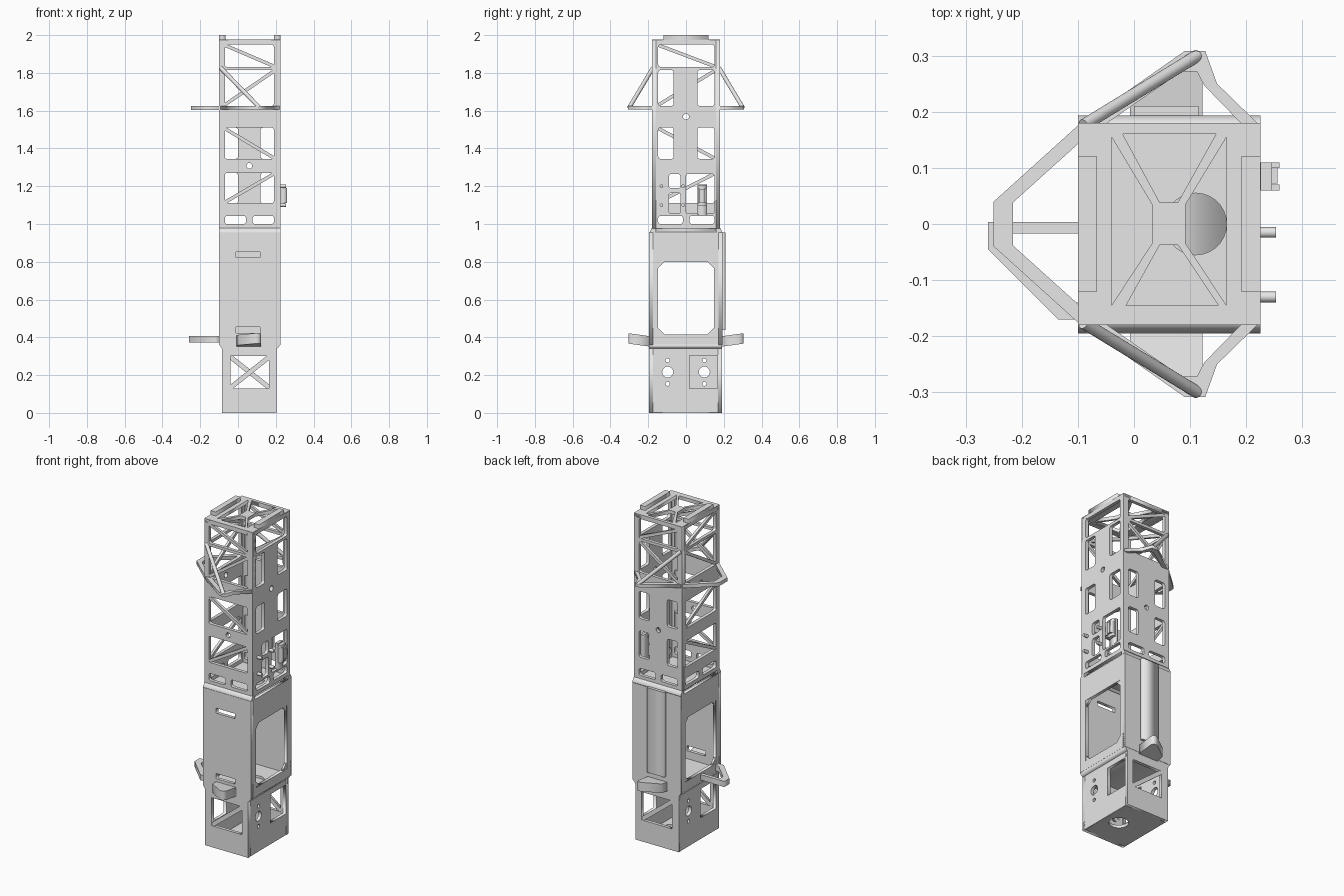
import bpy, bmesh, math
from mathutils import Matrix, Vector

if "Cube" in bpy.data.objects:
    bpy.data.objects.remove(bpy.data.objects["Cube"], do_unlink=True)

grey = bpy.data.materials.new("light grey")
grey.use_nodes = True
grey.diffuse_color = (0.8, 0.8, 0.8, 1)
grey.node_tree.nodes["Principled BSDF"].inputs["Base Color"].default_value = (0.8, 0.8, 0.8, 1)

# Drawing planes: local x, local y, extrusion direction
FRONT = ((1, 0, 0), (0, 0, 1), (0, -1, 0))
SIDE = ((0, 1, 0), (0, 0, 1), (1, 0, 0))
FLAT = ((1, 0, 0), (0, 1, 0), (0, 0, 1))


def finish(name, bm):
    bmesh.ops.remove_doubles(bm, verts=bm.verts, dist=0.0002)
    bmesh.ops.recalc_face_normals(bm, faces=bm.faces)
    mesh = bpy.data.meshes.new(name)
    bm.to_mesh(mesh)
    bm.free()
    mesh.materials.append(grey)
    obj = bpy.data.objects.new(name, mesh)
    bpy.context.collection.objects.link(obj)
    return obj


def plate(name, plane, lo, hi, outer, holes=()):
    """Outline with holes, extruded between lo and hi on the plane's axis."""
    curve = bpy.data.curves.new(name, 'CURVE')
    curve.dimensions = '2D'
    curve.fill_mode = 'BOTH'
    curve.extrude = abs(hi - lo) / 2
    for loop in (outer, *holes):
        spline = curve.splines.new('POLY')
        spline.points.add(len(loop) - 1)
        for point, (u, v) in zip(spline.points, loop):
            point.co = (u, v, 0, 1)
        spline.use_cyclic_u = True
    temp = bpy.data.objects.new(name, curve)
    mesh = bpy.data.meshes.new_from_object(temp)
    bm = bmesh.new()
    bm.from_mesh(mesh)
    ax, ay, az = (Vector(a) for a in plane)
    middle = Vector(abs(c) for c in az) * (lo + hi) / 2
    for v in bm.verts:
        v.co = ax * v.co.x + ay * v.co.y + az * v.co.z + middle
    bpy.data.objects.remove(temp)
    bpy.data.curves.remove(curve)
    bpy.data.meshes.remove(mesh)
    return finish(name, bm)


def rect(u0, u1, v0, v1, c=0.0):
    if not c:
        return [(u0, v0), (u1, v0), (u1, v1), (u0, v1)]
    pts = []
    for cu, cv, start in ((u1 - c, v1 - c, 0), (u0 + c, v1 - c, 90),
                          (u0 + c, v0 + c, 180), (u1 - c, v0 + c, 270)):
        for step in (0, 30, 60, 90):
            a = math.radians(start + step)
            pts.append((cu + c * math.cos(a), cv + c * math.sin(a)))
    return pts


def circle(u, v, r, n=28):
    return [(u + r * math.cos(i * math.tau / n), v + r * math.sin(i * math.tau / n)) for i in range(n)]


def strip(a, b, w=0.018):
    a, b = Vector(a), Vector(b)
    d = (b - a).normalized() * w / 2
    n = Vector((-d.y, d.x))
    return [tuple(p) for p in (a + n, b + n, b - n, a - n)]


def box(name, x0, x1, y0, y1, z0, z1):
    return plate(name, FLAT, z0, z1, rect(x0, x1, y0, y1))


def rod(name, a, b, r, sides=20):
    a, b = Vector(a), Vector(b)
    bm = bmesh.new()
    turn = (b - a).to_track_quat('Z', 'Y').to_matrix().to_4x4()
    bmesh.ops.create_cone(bm, cap_ends=True, segments=sides, radius1=r, radius2=r,
                          depth=(b - a).length, matrix=Matrix.Translation((a + b) / 2) @ turn)
    obj = finish(name, bm)
    for face in obj.data.polygons:
        face.use_smooth = len(face.vertices) == 4
    return obj


R = 0.012
BAYS = [(1.11, 1.27), (1.345, 1.51), (1.625, 1.815), (1.832, 1.95)]


def vents(u0, u1):
    m = (u0 + u1) / 2
    return [rect(u0, m - 0.018, 1.0, 1.043, R), rect(m + 0.018, u1, 1.0, 1.043, R)]


def braces(name, plane, lo, hi, u0, u1, bays):
    """Single diagonals whose direction alternates from bay to bay."""
    for i, (z0, z1) in bays:
        if i % 2:
            z0, z1 = z1, z0
        plate(name, plane, lo, hi, strip((u0 - 0.008, z0), (u1 + 0.008, z1)))


# Upper tower walls
X0, X1, XM = -0.10, 0.225, 0.06
bays = list(enumerate(BAYS))
wins = [rect(-0.07, 0.19, *b, R) for b in BAYS]
plate("upper_front_wall", FRONT, -0.18, -0.16, rect(X0, X1, 0.975, 1.975),
      wins + vents(-0.07, 0.19) + [circle(XM, 1.308, 0.015)])
braces("front_brace", FRONT, -0.178, -0.162, -0.07, 0.19, bays)
pairs = [rect(u0, u1, *b, R) for b in BAYS[:2] for u0, u1 in ((-0.07, 0.0), (0.12, 0.19))]
plate("upper_back_wall", FRONT, 0.16, 0.18, rect(X0, X1, 0.975, 1.975),
      pairs + wins[2:] + vents(-0.07, 0.19) + [circle(XM, 1.308, 0.015)])
braces("back_brace", FRONT, 0.162, 0.178, -0.07, 0.19, bays[2:])

side_wins = [rect(-0.147, 0.15, *b, R) for b in BAYS]
outline = rect(-0.179, 0.179, 0.976, 1.974)
sight = [circle(0, 1.568, 0.016)]
plate("upper_right_wall", SIDE, X0, X0 + 0.02, outline, side_wins + vents(-0.147, 0.15) + sight)
braces("right_brace", SIDE, X0 + 0.002, X0 + 0.018, -0.147, 0.15, bays)
pairs = [rect(u0, u1, *b, R) for b in BAYS[1:3] for u0, u1 in ((-0.147, -0.065), (0.06, 0.15))]
plate("upper_left_wall", SIDE, X1 - 0.02, X1, outline,
      pairs + side_wins[3:] + vents(-0.147, 0.15) + sight
      + [rect(-0.09, -0.03, 1.055, 1.165, R), rect(-0.09, -0.03, 1.19, 1.265, R),
         rect(0.0, 0.15, 1.055, 1.265, R)])

# Top deck with crossed members, and rails
plate("top_deck", FLAT, 1.955, 1.976, rect(X0, X1, -0.18, 0.18), [
    [(-0.04, 0.155), (0.032, 0.035), (0.032, -0.035), (-0.04, -0.145)],
    [(0.165, 0.155), (0.092, 0.035), (0.092, -0.035), (0.165, -0.145)],
    [(-0.02, 0.16), (0.146, 0.16), (0.078, 0.038), (0.046, 0.038)],
    [(-0.014, -0.145), (0.15, -0.145), (0.078, -0.037), (0.046, -0.037)]])
for x in (X0, X1 - 0.034):
    box("top_rail", x, x + 0.034, -0.12, 0.12, 1.974, 2.0)

# Middle housing
plate("middle_front_wall", FRONT, -0.195, -0.175, rect(X0, X1, 0.36, 0.955),
      [rect(-0.01, 0.117, 0.822, 0.852), rect(-0.01, 0.117, 0.424, 0.455)])
plate("middle_back_wall", FRONT, 0.172, 0.192, rect(X0, X1, 0.36, 0.955))
box("back_cover", 0.0, 0.115, 0.19, 0.21, 0.44, 0.955)
for x in (X0, X1 - 0.02):
    plate("middle_side_wall", SIDE, x, x + 0.02, rect(-0.194, 0.191, 0.361, 0.954),
          [rect(-0.147, 0.147, 0.415, 0.80)])
    for sy in (-1, 1):
        for z, sz in ((0.415, 1), (0.80, -1)):
            plate("corner_gusset", SIDE, x + 0.003, x + 0.017,
                  [(sy * 0.15, z - sz * 0.003), (sy * 0.11, z - sz * 0.003), (sy * 0.15, z + sz * 0.037)])
for s in (-1, 1):
    plate("shoulder_slope", SIDE, X0, X1,
          [(s * 0.16, 0.95), (s * 0.193, 0.95), (s * 0.193, 0.957), (s * 0.18, 0.98), (s * 0.16, 0.98)])
plate("waist_slope", FRONT, -0.195, 0.19,
      [(-0.085, 0.34), (0.208, 0.34), (X1, 0.362), (X0, 0.362)], [rect(-0.06, 0.18, 0.345, 0.358)])

# Decks with a shared passage
shaft = [circle(0.11, 0, 0.055)]
for name, z in (("base_deck", 0.0), ("waist_deck", 0.358), ("shoulder_deck", 0.96)):
    plate(name, FLAT, z, z + 0.018, rect(-0.083, 0.203, -0.177, 0.175), shaft)

# Lower base walls, half-turn symmetric
for name, y0, y1, flip in (("base_front_wall", -0.195, -0.175, 1), ("base_back_wall", 0.17, 0.19, -1)):
    plate(name, FRONT, y0, y1, rect(-0.085, 0.205, 0, 0.36), [rect(-0.04, 0.165, 0.13, 0.30)])
    ends = (-0.045, 0.17) if flip > 0 else (0.17, -0.045)
    plate("base_brace", FRONT, y0 + 0.002, y1 - 0.002, strip((ends[0], 0.13), (ends[1], 0.30), 0.025))
for name, x, s in (("base_left_wall", 0.185, 1), ("base_right_wall", -0.085, -1)):
    window = rect(0.018, 0.168, 0.13, 0.305)
    port = [circle(-s * 0.097, 0.216, 0.029)] + [circle(-s * 0.097, z, 0.011, 16) for z in (0.154, 0.278)]
    plate(name, SIDE, x, x + 0.02, rect(-0.194, 0.189, 0.001, 0.36), port + [[(s * u, v) for u, v in window]])

# Front and back: stand-off blocks, frames and round struts
for s in (-1, 1):
    block = plate("stand_off_block", FLAT, 0.35, 0.405,
                  [(-0.008, s * 0.185), (0.122, s * 0.185), (0.122, s * 0.285), (0.113, s * 0.305),
                   (0.09, s * 0.305), (-0.005, s * 0.24)])
    for v in block.data.vertices:
        v.co.z += 0.14 * (abs(v.co.y) - 0.185)
    plate("outrigger_frame", FLAT, 1.605, 1.625, [(u, s * v) for u, v in (
        (-0.1, 0.175), (0.09, 0.308), (0.127, 0.308), (0.148, 0.25), (0.225, 0.175),
        (0.195, 0.175), (0.125, 0.247), (0.112, 0.272), (0.085, 0.272), (-0.055, 0.175))])
    rod("outrigger_strut", (-0.09, s * 0.176, 1.825), (0.113, s * 0.3, 1.617), 0.011)

# Right side loops
plate("upper_loop", FLAT, 1.603, 1.625, [
    (-0.095, 0.18), (-0.25, 0.04), (-0.25, -0.04), (-0.095, -0.18),
    (-0.095, -0.147), (-0.216, -0.038), (-0.216, 0.038), (-0.095, 0.147)])
plate("lower_loop", FLAT, 0.372, 0.406, [
    (-0.095, 0.004), (-0.26, 0.004), (-0.26, -0.045), (-0.135, -0.17), (-0.095, -0.17),
    (-0.095, -0.14), (-0.122, -0.14), (-0.217, -0.045), (-0.217, -0.017), (-0.095, -0.017)])

# Left side studs and bracket
for y in (-0.13, -0.015):
    for z in (1.1, 1.2):
        rod("stud", (0.21, y, z), (0.253, y, z), 0.0095, 16)
box("bracket_backing", 0.208, 0.226, 0.06, 0.11, 1.05, 1.21)
box("bracket_body", 0.224, 0.256, 0.072, 0.1, 1.115, 1.185)
for z in (1.095, 1.185):
    box("bracket_lip", 0.224, 0.246, 0.06, 0.11, z, z + 0.018)
for y in (0.06, 0.1):
    box("bracket_cheek", 0.224, 0.259, y, y + 0.01, 1.11, 1.19)
